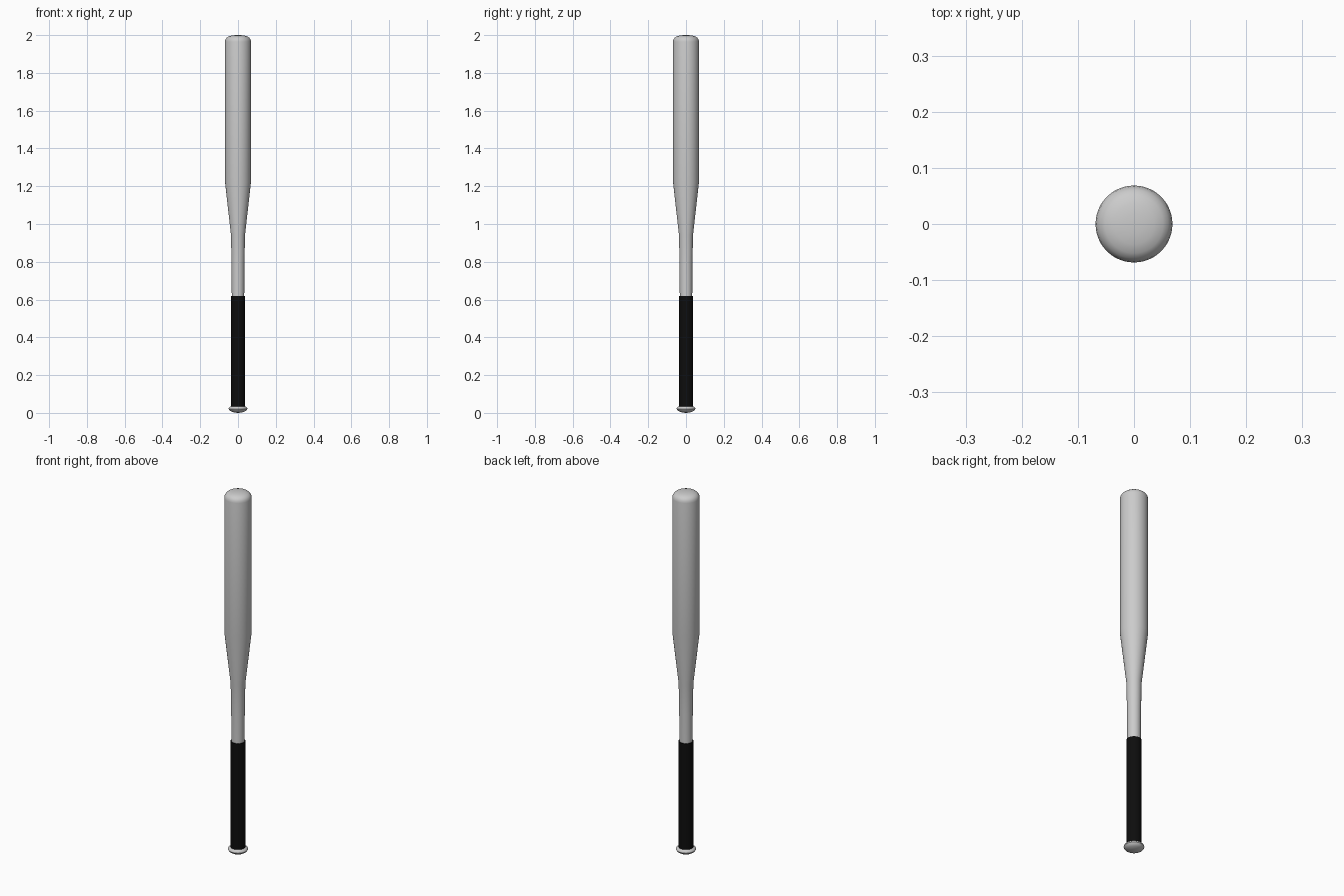
import bpy, bmesh, math

if "Cube" in bpy.data.objects:
    bpy.data.objects.remove(bpy.data.objects["Cube"])

SEGMENTS = 48


def lathe(name, profile, angle=40):
    """Revolve (radius, z) points around the z axis; zero radius closes the end."""
    bm = bmesh.new()
    verts = [bm.verts.new((r, 0, z)) for r, z in profile]
    edges = [bm.edges.new(pair) for pair in zip(verts, verts[1:])]
    bmesh.ops.spin(bm, geom=verts + edges, cent=(0, 0, 0), axis=(0, 0, 1),
                   angle=math.tau, steps=SEGMENTS)
    bmesh.ops.remove_doubles(bm, verts=bm.verts, dist=1e-5)
    bmesh.ops.recalc_face_normals(bm, faces=bm.faces)
    mesh = bpy.data.meshes.new(name)
    bm.to_mesh(mesh)
    bm.free()
    obj = bpy.data.objects.new(name, mesh)
    bpy.context.collection.objects.link(obj)
    bpy.ops.object.select_all(action='DESELECT')
    obj.select_set(True)
    bpy.context.view_layer.objects.active = obj
    bpy.ops.object.shade_smooth_by_angle(angle=math.radians(angle))
    return obj


# Bat body: domed knob, handle, taper, barrel and rounded tip
knob = [(0, 0), (0.02, 0.002), (0.035, 0.007), (0.045, 0.013), (0.05, 0.021),
        (0.049, 0.027), (0.044, 0.032), (0.033, 0.036)]
shaft = [(0.033, 0.62), (0.034, 0.78), (0.037, 0.94), (0.0685, 1.22), (0.0685, 1.965)]
tip = [(0.0665, 1.976), (0.061, 1.985), (0.052, 1.992), (0.036, 1.997),
       (0.018, 1.9995), (0, 2.0)]
lathe("bat_body", knob + shaft + tip)

# Black grip wrap with a small step at each end
grip = lathe("grip_wrap", [(0.032, 0.034), (0.037, 0.034), (0.037, 0.62), (0.032, 0.62)])
black = bpy.data.materials.new("black_grip")
black.diffuse_color = (0.004, 0.004, 0.004, 1)
black.use_nodes = True
black.node_tree.nodes["Principled BSDF"].inputs["Base Color"].default_value = black.diffuse_color
grip.data.materials.append(black)
